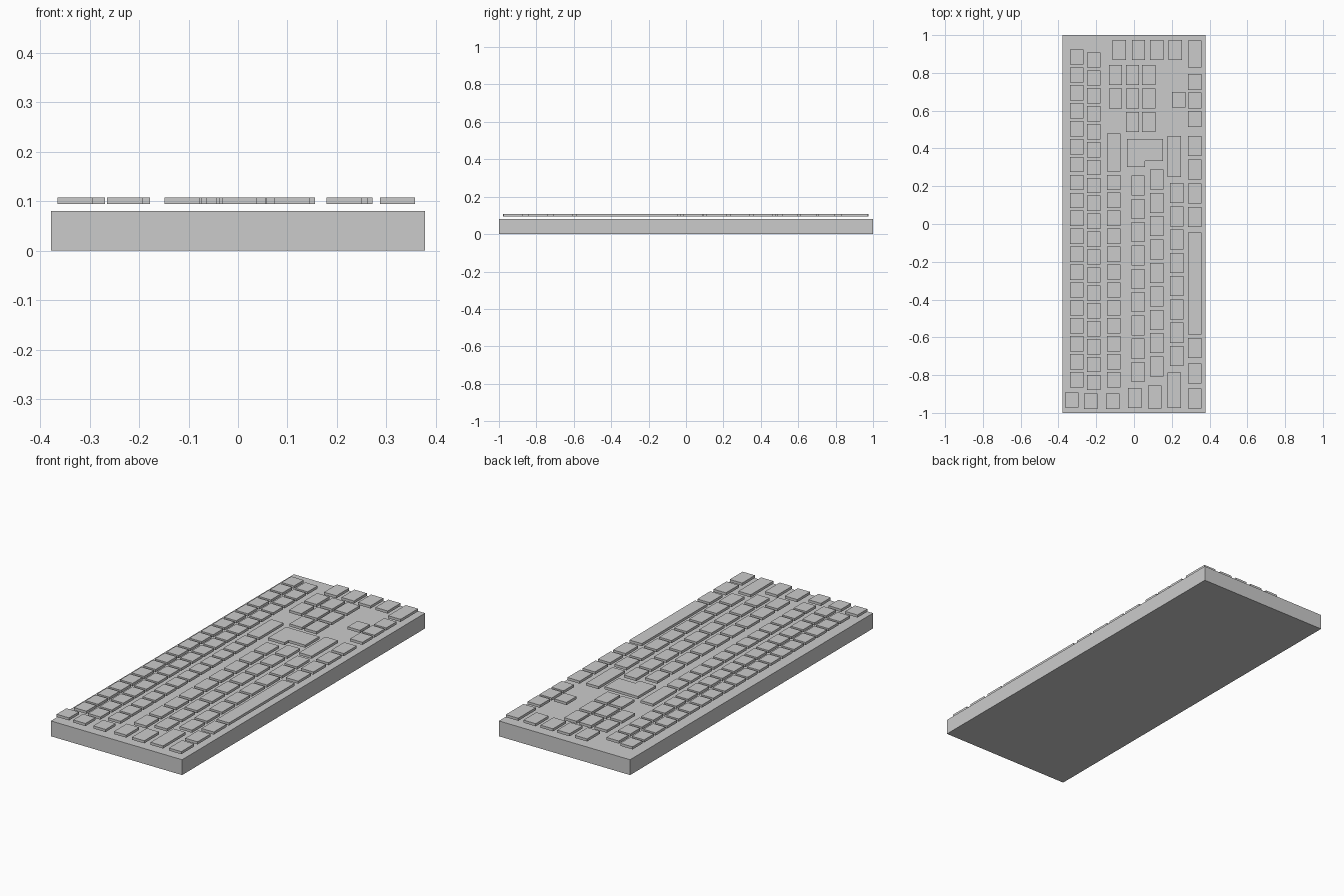
import bpy, bmesh

if "Cube" in bpy.data.objects:
    bpy.data.objects.remove(bpy.data.objects["Cube"])

Z0, Z1 = 0.0945, 0.108   # underside and top of the key caps


def prism(name, pts, z0, z1):
    """Extrude a flat outline between two heights."""
    bm = bmesh.new()
    face = bm.faces.new([bm.verts.new((x, y, z0)) for x, y in pts])
    ext = bmesh.ops.extrude_face_region(bm, geom=[face])
    for v in ext["geom"]:
        if isinstance(v, bmesh.types.BMVert):
            v.co.z = z1
    bmesh.ops.recalc_face_normals(bm, faces=bm.faces)
    mesh = bpy.data.meshes.new(name)
    bm.to_mesh(mesh)
    bm.free()
    ob = bpy.data.objects.new(name, mesh)
    bpy.context.collection.objects.link(ob)
    return ob


def box(name, cx, cy, sx, sy, z0=Z0, z1=Z1):
    x, y = sx / 2, sy / 2
    return prism(name, [(cx - x, cy - y), (cx + x, cy - y),
                        (cx + x, cy + y), (cx - x, cy + y)], z0, z1)


KEY_W = 0.071

# case
box("case", 0, 0, 0.756, 2.0, 0, 0.08)

# regular columns of keys: name, x, first y, last y, count, key length
columns = [
    ("function_key", -0.304, 0.884, -0.824, 19, 0.081),
    ("upper_key", -0.213, 0.868, -0.839, 19, 0.081),
    ("number_key", -0.108, 0.220, -0.824, 12, 0.081),
    ("top_letter_key", 0.021, 0.204, -0.784, 9, 0.106),
    ("home_letter_key", 0.120, 0.236, -0.755, 9, 0.106),
    ("low_letter_key", 0.226, 0.164, -0.699, 8, 0.106),
    ("right_modifier_key", 0.322, 0.413, 0.037, 4, 0.106),
    ("left_modifier_key", 0.322, -0.657, -0.924, 3, 0.106),
    ("arrow_key", 0.322, 0.752, 0.556, 3, 0.085),
]
for name, x, ya, yb, n, length in columns:
    for i in range(n):
        box(f"{name}_{i + 1}", x, ya + (yb - ya) * i / (n - 1), KEY_W, length)

# small block of keys, two full rows and a short one
for r, (y, xs) in enumerate([(0.789, (-0.098, -0.008, 0.077)),
                             (0.664, (-0.098, -0.008, 0.077)),
                             (0.539, (-0.008, 0.077))]):
    for i, x in enumerate(xs):
        box(f"pad_key_{r + 1}_{i + 1}", x, y, KEY_W, 0.106)

# keys along the far edge
for i, x in enumerate((-0.077, 0.024, 0.120, 0.219)):
    box(f"far_edge_key_{i + 1}", x, 0.922, KEY_W, 0.106)
box("far_corner_key", 0.322, 0.9, KEY_W, 0.145)
box("arrow_key_up", 0.236, 0.657, KEY_W, 0.081)

# keys along the near edge: x, y, length
for i, (x, y, length) in enumerate([(-0.329, -0.932, 0.081), (-0.229, -0.939, 0.081),
                                    (-0.113, -0.939, 0.081), (0.003, -0.922, 0.106),
                                    (0.109, -0.917, 0.122), (0.214, -0.881, 0.187)]):
    box(f"near_edge_key_{i + 1}", x, y, KEY_W, length)

# long keys
box("backspace_key", -0.108, 0.378, KEY_W, 0.2)
box("right_shift_key", 0.214, 0.357, KEY_W, 0.216)
box("space_bar", 0.322, -0.315, KEY_W, 0.54)

# stepped enter key
prism("enter_key", [(-0.037, 0.301), (0.058, 0.301), (0.058, 0.333),
                    (0.154, 0.333), (0.154, 0.449), (-0.037, 0.449)], Z0, Z1)
